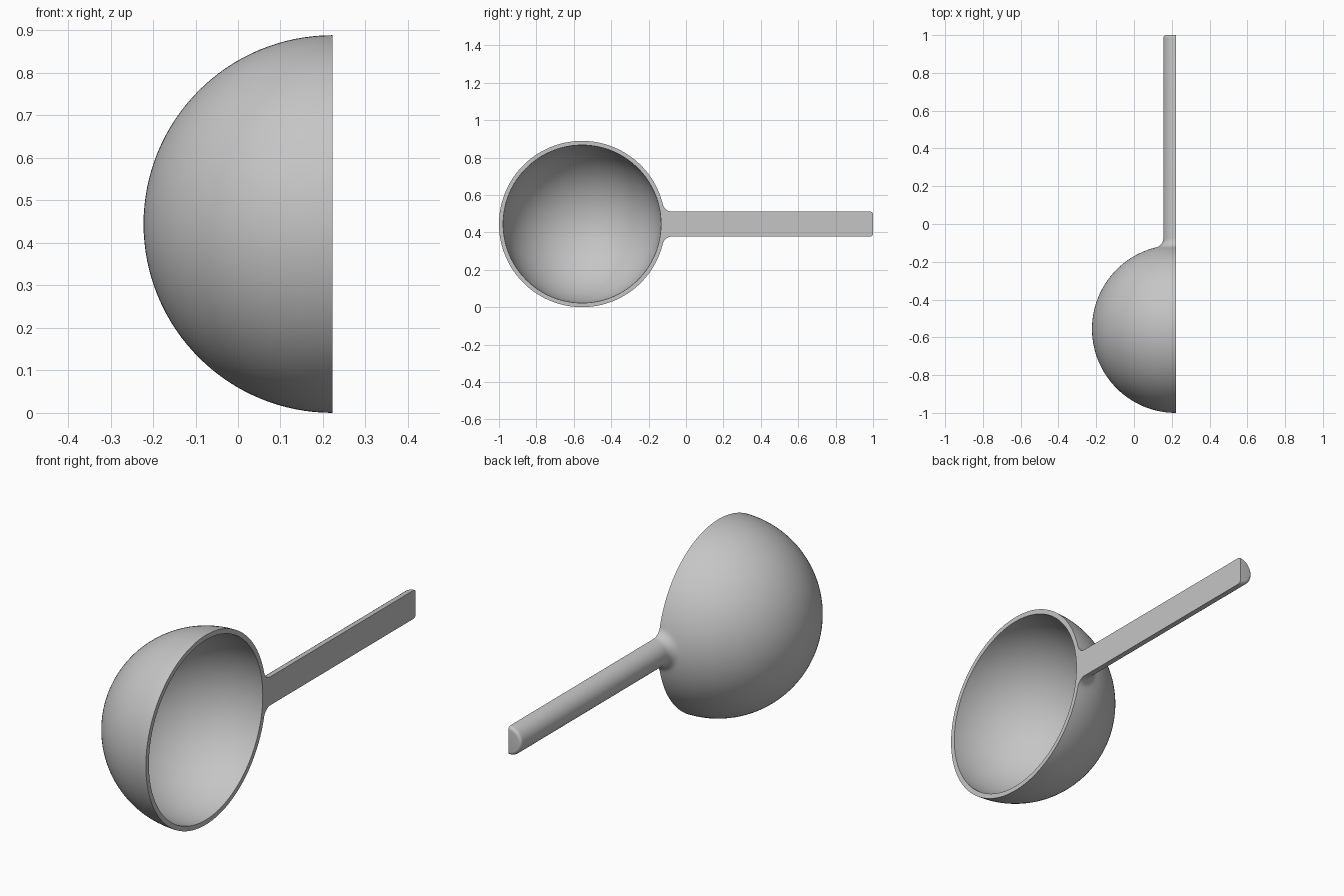
import bpy, bmesh
from math import sin, cos, pi, asin, sqrt

cube = bpy.data.objects.get("Cube")
if cube:
    bpy.data.objects.remove(cube, do_unlink=True)

R, INNER = 0.4444, 0.422          # bowl radii
GRIP, FILLET, ROUND = 0.0667, 0.05, 0.015
CX, CY, CZ = 0.222, -0.5556, 0.4444
END = 1 - CY                      # handle tip, measured from bowl centre
STEPS, SEGS = 64, 64

# Fillet circle tangent to the bowl and the handle
fr = GRIP + FILLET
fy = sqrt((R + FILLET) ** 2 - fr ** 2)
tip = asin(fr / (R + FILLET))


def arc(cy, cr, rad, a0, a1, n):
    """Profile points (along axis, radius), angle measured from the axis."""
    return [(cy + rad * cos(a0 + (a1 - a0) * i / n),
             cr + rad * sin(a0 + (a1 - a0) * i / n)) for i in range(n + 1)]


# Outer profile: bowl, fillet, straight handle, rounded tip
bowl = arc(0, 0, R, pi, tip, STEPS)[1:]
neck = arc(fy, fr, FILLET, pi + tip, 1.5 * pi, 10)[1:]
end = arc(END - ROUND, GRIP - ROUND, ROUND, pi / 2, 0, 6)
cavity = arc(0, 0, INNER, pi, tip, STEPS)[1:]
cavity_tip = arc(0, 0, INNER, tip, 0, 10)[1:-1]

bm = bmesh.new()


def point(y, r, a):
    return bm.verts.new((CX - r * sin(a), CY + y, CZ + r * cos(a)))


def half_lathe(profile, start, finish):
    """Revolve half a turn about the handle axis and close both poles."""
    rings = [[point(y, r, pi * j / SEGS) for j in range(SEGS + 1)] for y, r in profile]
    for a, b in zip(rings, rings[1:]):
        for j in range(SEGS):
            bm.faces.new((a[j], a[j + 1], b[j + 1], b[j]))
    poles = []
    for ring, y in ((rings[0], start), (rings[-1], finish)):
        pole = point(y, 0, 0)
        for j in range(SEGS):
            bm.faces.new((pole, ring[j], ring[j + 1]))
        poles.append(pole)
    return rings, poles


outer, (outer_pole, end_pole) = half_lathe(bowl + neck + end, -R, END)
inner, (inner_pole, inner_tip) = half_lathe(cavity + cavity_tip, -INNER, INNER)

# Flat rim, then the flat side of the handle
for side in (0, -1):
    bm.faces.new((outer_pole, outer[0][side], inner[0][side], inner_pole))
    for i in range(STEPS - 1):
        bm.faces.new((outer[i][side], outer[i + 1][side],
                      inner[i + 1][side], inner[i][side]))
lip = [ring[0] for ring in inner[STEPS - 1:]] + [inner_tip]
lip += [ring[-1] for ring in reversed(inner[STEPS - 1:])]
bm.faces.new(lip + [outer[STEPS - 1][-1], outer[STEPS - 1][0]])
for a, b in zip(outer[STEPS - 1:], outer[STEPS:]):
    bm.faces.new((a[0], b[0], b[-1], a[-1]))
bm.faces.new((outer[-1][0], end_pole, outer[-1][-1]))

bmesh.ops.recalc_face_normals(bm, faces=bm.faces[:])
mesh = bpy.data.meshes.new("half_round_scoop")
bm.to_mesh(mesh)
bm.free()
scoop = bpy.data.objects.new("half_round_scoop", mesh)
bpy.context.collection.objects.link(scoop)

# Plain grey finish
grey = bpy.data.materials.new("light_grey")
grey.use_nodes = True
colour = (0.56, 0.56, 0.56, 1)
grey.diffuse_color = colour
grey.node_tree.nodes["Principled BSDF"].inputs["Base Color"].default_value = colour
mesh.materials.append(grey)

bpy.ops.object.select_all(action="DESELECT")
scoop.select_set(True)
bpy.context.view_layer.objects.active = scoop
bpy.ops.object.shade_smooth_by_angle(angle=0.6)
